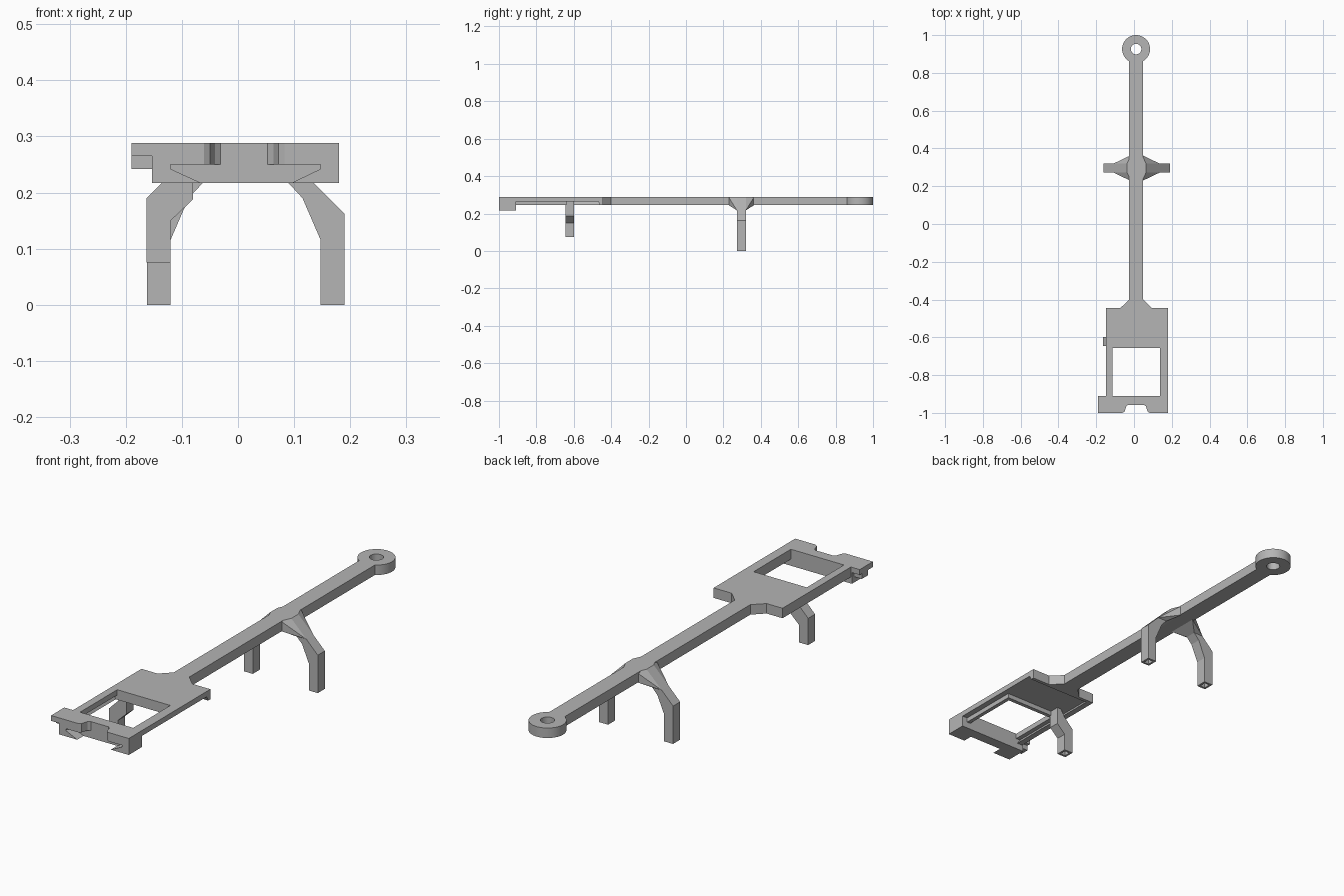
import bpy, bmesh, math
from mathutils import Vector

cube = bpy.data.objects.get("Cube")
if cube:
    bpy.data.objects.remove(cube, do_unlink=True)

grey = bpy.data.materials.new("plain_grey")
grey.use_nodes = True
COLOUR = (0.46, 0.46, 0.46, 1)
grey.diffuse_color = COLOUR
grey.node_tree.nodes["Principled BSDF"].inputs["Base Color"].default_value = COLOUR

TOP, MID, LOW, FOOT = 0.288, 0.265, 0.245, 0.217
CX = 0.011       # centre line of the arm
LEG_CX = 0.0135  # centre line of the rear legs


def finish(name, bm):
    bmesh.ops.recalc_face_normals(bm, faces=bm.faces)
    mesh = bpy.data.meshes.new(name)
    bm.to_mesh(mesh)
    bm.free()
    mesh.materials.append(grey)
    ob = bpy.data.objects.new(name, mesh)
    bpy.context.collection.objects.link(ob)
    return ob


def prism(name, pts, axis, a, b, pit=False):
    """Extrude a 2D outline along an axis from a to b."""
    place = {"x": lambda p, t: (t, p[0], p[1]),
             "y": lambda p, t: (p[0], t, p[1]),
             "z": lambda p, t: (p[0], p[1], t)}[axis]
    bm = bmesh.new()
    face = bm.faces.new([bm.verts.new(place(p, a)) for p in pts])
    grown = bmesh.ops.extrude_face_region(bm, geom=[face])["geom"]
    shift = Vector(place((0, 0), b - a))
    bmesh.ops.translate(bm, vec=shift, verts=[v for v in grown if isinstance(v, bmesh.types.BMVert)])
    if pit:
        # small blind hole in the sole of a leg
        bmesh.ops.recalc_face_normals(bm, faces=bm.faces)
        sole = min(bm.faces, key=lambda f: f.calc_center_median().z)
        bmesh.ops.inset_individual(bm, faces=[sole], thickness=0.013)
        core = bmesh.ops.extrude_discrete_faces(bm, faces=[sole])["faces"][0]
        bmesh.ops.translate(bm, vec=(0, 0, 0.03), verts=core.verts)
    return finish(name, bm)


def box(name, x, y, z):
    return prism(name, [(x[0], y[0]), (x[1], y[0]), (x[1], y[1]), (x[0], y[1])], "z", *z)


def disc(name, r, z0, z1):
    ring = [(CX + r * math.cos(i * math.tau / 48), 0.926 + r * math.sin(i * math.tau / 48)) for i in range(48)]
    return prism(name, ring, "z", z0, z1)


def cut(ob, cutter):
    mod = ob.modifiers.new("cut", "BOOLEAN")
    mod.operation = "DIFFERENCE"
    mod.solver = "EXACT"
    mod.object = cutter
    cutter.hide_render = True
    cutter.hide_set(True)
    cutter.display_type = "WIRE"


def smooth(ob):
    bpy.ops.object.select_all(action="DESELECT")
    ob.select_set(True)
    bpy.context.view_layer.objects.active = ob
    bpy.ops.object.shade_smooth_by_angle(angle=math.radians(30))


# Long arm with its flared neck
half = [(0.083, -0.45), (0.083, -0.445), (0.037, -0.4), (0.037, 0.875)]
arm = [(CX + x, y) for x, y in half] + [(CX - x, y) for x, y in reversed(half)]
prism("arm", arm, "z", LOW, TOP)

# Eyelet at the rear end
eyelet = disc("eyelet", 0.074, LOW, TOP)
smooth(eyelet)
cut(eyelet, disc("eyelet_cutter", 0.028, 0.2, 0.33))

# Head plate, open window in the middle
prism("head_plate", [(-0.148, -0.915), (-0.115, -0.915), (-0.115, -0.657), (0.138, -0.657),
                     (0.138, -0.915), (0.18, -0.915), (0.18, -0.445), (-0.148, -0.445)],
      "z", MID, TOP)

# Ribs under the head plate
prism("rear_rib", [(-0.47, MID), (-0.46, LOW), (-0.445, LOW), (-0.445, MID)], "x", -0.148, 0.18)
prism("side_rail", [(-0.148, LOW), (-0.122, LOW), (-0.135, MID), (-0.148, MID)], "y", -0.915, -0.445)
box("window_rib", (0.138, 0.155), (-0.915, -0.657), (LOW, MID))
box("window_back_rib", (-0.13, 0.155), (-0.657, -0.64), (LOW, MID))

# Front bar with a rounded notch
notch = [(0.072, -1.0), (0.061, -0.993), (0.056, -0.978), (0.052, -0.965), (0.042, -0.957)]
notch_right = [(CX + x, y) for x, y in notch]
notch_left = [(CX - x, y) for x, y in reversed(notch)]
bar = prism("front_bar", [(-0.153, -0.91), (-0.153, -1)] + notch_left[::-1] + notch_right[::-1]
            + [(0.18, -1), (0.18, -0.91)], "z", FOOT, TOP)
smooth(bar)

# Undercut lips beside the notch
cut(bar, prism("lip_cutter", [(-0.05, 0.21), (0.08, 0.21), (0.147, 0.242), (0.147, 0.25),
                              (-0.12, 0.25), (-0.12, 0.242)], "y", -1.02, -0.957))

# Side tab of the front bar
box("tab", (-0.19, -0.153), (-1.0, -0.91), (MID, TOP))
box("tab_lower", (-0.19, -0.153), (-0.965, -0.925), (0.242, MID))

# Front leg
prism("front_leg", [(-0.163, 0.075), (-0.12, 0.075), (-0.12, 0.15), (-0.08, 0.188), (-0.08, MID),
                    (-0.1, MID), (-0.12, 0.233), (-0.163, 0.19)], "y", -0.645, -0.598, pit=True)

# Rear legs and their gussets, mirrored
leg = [(0.176, 0), (0.176, 0.163), (0.122, FOOT), (0.0765, FOOT), (0.1015, 0.19), (0.1335, 0.116), (0.1335, 0)]
for side, s in (("left", 1), ("right", -1)):
    prism("rear_leg_" + side, [(LEG_CX + s * x, z) for x, z in leg], "y", 0.272, 0.32, pit=True)
    bm = bmesh.new()
    for y_root, y_leg in ((0.228, 0.272), (0.364, 0.32)):
        for x, z in ((0.03, TOP), (0.03, LOW)):
            bm.verts.new((LEG_CX + s * x, y_root, z))
        for x, z in ((0.05, TOP), (0.122, FOOT), (0.0765, FOOT)):
            bm.verts.new((LEG_CX + s * x, y_leg, z))
    bmesh.ops.convex_hull(bm, input=bm.verts)
    finish("gusset_" + side, bm)
